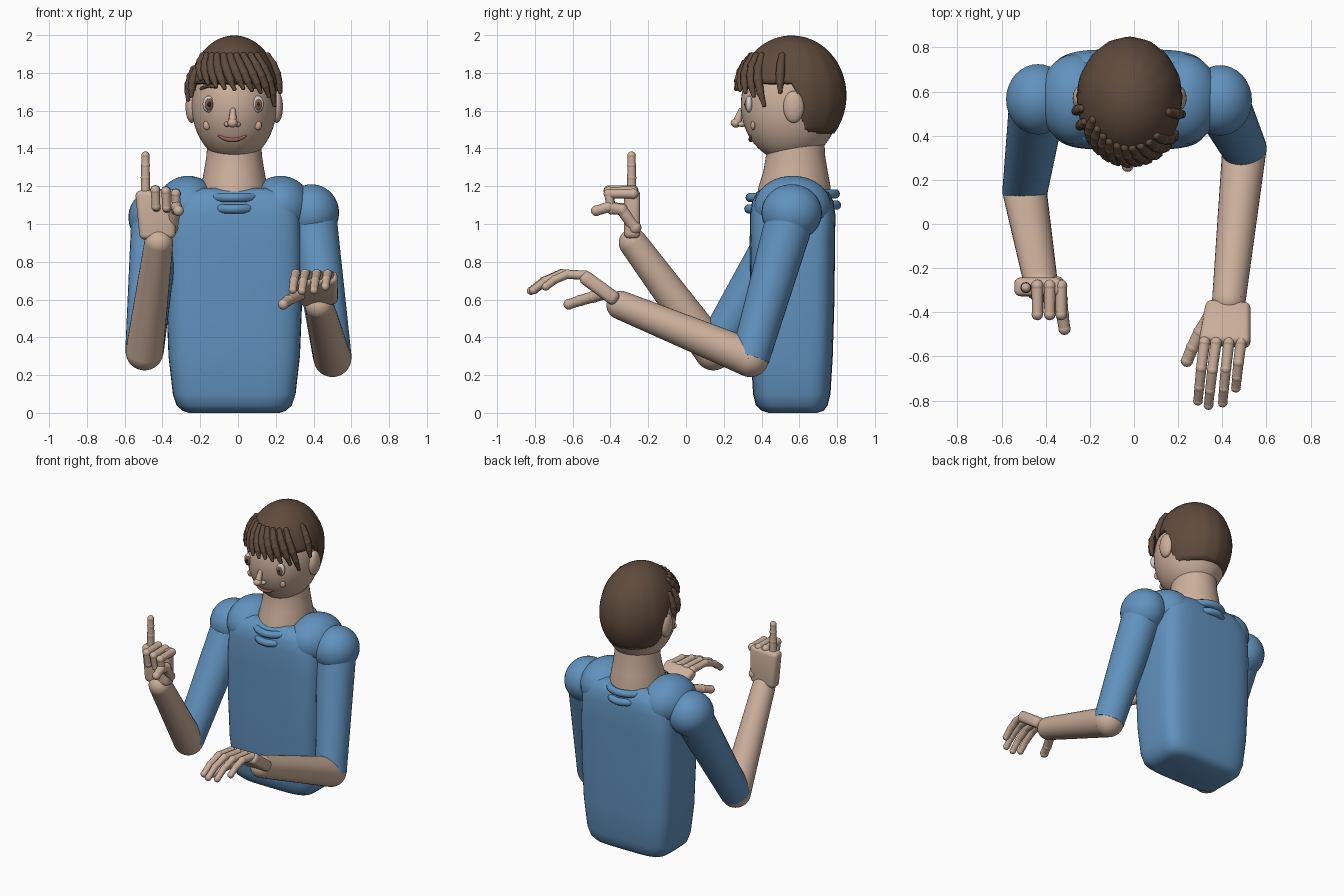
import bpy, bmesh, math
from math import sin, cos, pi, sqrt, radians
from mathutils import Vector, Matrix

if "Cube" in bpy.data.objects:
    bpy.data.objects.remove(bpy.data.objects["Cube"])

COLORS = {"skin": (.60, .43, .33), "shirt": (.12, .29, .52), "hair": (.115, .07, .045),
          "white": (.75, .75, .73), "iris": (.22, .10, .06), "dark": (.02, .015, .015),
          "blush": (.62, .36, .27), "lips": (.35, .12, .09)}
MATS = {}
for n, c in COLORS.items():
    MATS[n] = bpy.data.materials.new(n)
    MATS[n].diffuse_color = (*c, 1)


def finish(name, bm, mat, angle=50):
    bmesh.ops.recalc_face_normals(bm, faces=bm.faces)
    me = bpy.data.meshes.new(name)
    bm.to_mesh(me)
    bm.free()
    ob = bpy.data.objects.new(name, me)
    bpy.context.collection.objects.link(ob)
    me.materials.append(MATS[mat])
    bpy.ops.object.select_all(action='DESELECT')
    ob.select_set(True)
    bpy.context.view_layer.objects.active = ob
    bpy.ops.object.shade_smooth_by_angle(angle=radians(angle))
    return ob


def ball(name, loc, r, mat, seg=24):
    bm = bmesh.new()
    m = Matrix.Translation(loc) @ Matrix.Diagonal((*r, 1))
    bmesh.ops.create_uvsphere(bm, u_segments=seg, v_segments=seg * 2 // 3, radius=1, matrix=m)
    return finish(name, bm, mat)


def chain(name, pts, radii, mat, seg=16, balls=True, knuckle=1.0):
    """Tapered segments through the points, with a ball at each joint."""
    bm = bmesh.new()
    pts = [Vector(p) for p in pts]
    for a, b, ra, rb in zip(pts, pts[1:], radii, radii[1:]):
        d = b - a
        m = Matrix.Translation((a + b) / 2) @ d.to_track_quat('Z', 'Y').to_matrix().to_4x4()
        bmesh.ops.create_cone(bm, cap_ends=True, segments=seg, radius1=ra, radius2=rb,
                              depth=d.length, matrix=m)
    if balls:
        for p, r in zip(pts, radii):
            bmesh.ops.create_uvsphere(bm, u_segments=seg, v_segments=seg * 2 // 3,
                                      radius=r * knuckle, matrix=Matrix.Translation(p))
    return finish(name, bm, mat)


def loft(name, rings, mat, power, cx, n=48):
    """Stack of superellipse rings (z, half x, half y, centre y)."""
    bm = bmesh.new()
    rows = []
    for z, hx, hy, cy in rings:
        row = []
        for i in range(n):
            c, s = cos(2 * pi * i / n), sin(2 * pi * i / n)
            e = 2 / power
            row.append(bm.verts.new((cx + hx * math.copysign(abs(c) ** e, c),
                                     cy + hy * math.copysign(abs(s) ** e, s), z)))
        rows.append(row)
    for a, b in zip(rows, rows[1:]):
        for i in range(n):
            bm.faces.new((a[i], a[(i + 1) % n], b[(i + 1) % n], b[i]))
    bm.faces.new(rows[0])
    bm.faces.new(rows[-1])
    return finish(name, bm, mat)


def palm(name, a, b, width, thick):
    """Rounded block running from wrist a to knuckles b, width along x."""
    a, b = Vector(a), Vector(b)
    z = (b - a).normalized()
    x = (Vector((1, 0, 0)) - z * z.x).normalized()
    y = z.cross(x)
    rot = Matrix((x, y, z)).transposed().to_4x4()
    bm = bmesh.new()
    bmesh.ops.create_cube(bm, size=1)
    for v in bm.verts:
        k = .86 if v.co.z < 0 else 1
        v.co = Vector((v.co.x * width * k, v.co.y * thick, v.co.z * (b - a).length))
    bm.transform(Matrix.Translation((a + b) / 2) @ rot)
    bmesh.ops.bevel(bm, geom=bm.edges[:], offset=.028, segments=4, affect='EDGES', profile=.5)
    return finish(name, bm, "skin")


# torso and shoulder slopes
loft("torso", [(0, .24, .13, .565), (.012, .275, .165, .565), (.04, .305, .19, .56), (.1, .325, .205, .56),
               (.3, .348, .217, .56), (.6, .36, .224, .562), (.9, .36, .226, .563), (1.05, .35, .226, .565),
               (1.12, .325, .215, .565), (1.17, .27, .19, .565), (1.19, .2, .15, .565)], "shirt", 4.5, -.02)
for side, x in (("left", -.265), ("right", .225)):
    ball(side + "_shoulder_slope", (x, .565, 1.09), (.165, .205, .165), "shirt", 32)

# collar rings
for i, (z, rx, ry) in enumerate(((1.15, .165, .225), (1.09, .15, .232))):
    bm = bmesh.new()
    n, k = 48, 10
    vs = [[bm.verts.new((-.02 + (rx + .025 * cos(2 * pi * j / k)) * cos(2 * pi * q / n),
                         .565 + (ry + .025 * cos(2 * pi * j / k)) * sin(2 * pi * q / n),
                         z + .025 * sin(2 * pi * j / k) + .01 * sin(2 * pi * q / n)))
           for j in range(k)] for q in range(n)]
    for q in range(n):
        for j in range(k):
            a, b = vs[q], vs[(q + 1) % n]
            bm.faces.new((a[j], b[j], b[(j + 1) % k], a[(j + 1) % k]))
    finish(f"collar_ring_{i}", bm, "shirt")

# neck
loft("neck", [(1.12, .18, .2, .57), (1.2, .175, .19, .575), (1.28, .16, .17, .58),
              (1.36, .147, .157, .58), (1.48, .14, .15, .58)], "skin", 2, -.02)

# head, ears, face
HC, HR = Vector((-.02, .55, 1.63)), Vector((.225, .26, .30))
ball("head", HC, HR, "skin", 48)


def face(x, z, out=0.0):
    s = 1 - ((x - HC.x) / HR.x) ** 2 - ((z - HC.z) / HR.z) ** 2
    return Vector((x, HC.y - HR.y * sqrt(max(s, 0)) - out, z))


for side, s in (("left", -1), ("right", 1)):
    x = -.025 + s * .13
    ball(side + "_ear", (-.02 + s * .225, .57, 1.62), (.033, .055, .085), "skin")
    ball(side + "_eye", face(x, 1.635), (.032, .02, .044), "white")
    ball(side + "_iris", face(x + .002, 1.633, .011), (.022, .014, .033), "iris")
    ball(side + "_pupil", face(x + .003, 1.633, .019), (.01, .009, .016), "dark", 12)
    ball(side + "_cheek", face(-.03 + s * .135, 1.522), (.021, .013, .024), "blush", 16)
    chain(side + "_eyebrow", [face(x + d, 1.725 + h, .004) for d, h in ((-.04, -.008), (0, .008), (.04, 0))],
          (.008, .011, .008), "hair", 8)
    ball(side + "_nostril", face(-.03 + s * .027, 1.528, .012), (.017, .02, .014), "skin", 12)
chain("nose_bridge", [face(-.027, 1.60), face(-.029, 1.535, .035)], (.015, .024), "skin", 12)
ball("nose_tip", face(-.029, 1.535, .04), (.027, .027, .024), "skin", 16)
chain("mouth", [face(-.03 + .068 * t, 1.445 + .02 * t * t, .002) for t in (-1, -.6, -.2, .2, .6, 1)],
      (.007, .01, .012, .012, .01, .007), "lips", 8)

# hair cap with a hairline that drops behind the ears
CC, CR = Vector((-.02, .56, 1.68)), Vector((.242, .288, .318))
bm = bmesh.new()
cols = []
N, M = 64, 18
top = bm.verts.new((CC.x, CC.y, CC.z + CR.z))
for i in range(N):
    a = 2 * pi * i / N
    t = min(max((sin(a) - .02) / .28, 0), 1)
    low = 1.745 + (1.48 - 1.745) * t * t * (3 - 2 * t)
    end = math.acos((low - CC.z) / CR.z)
    col = []
    for j in range(1, M + 1):
        th = end * j / M
        r = sin(th) * (1 + .006 * cos(16 * a))
        col.append(bm.verts.new((CC.x + CR.x * r * cos(a), CC.y + CR.y * r * sin(a), CC.z + CR.z * cos(th))))
    cols.append(col)
for i in range(N):
    a, b = cols[i], cols[(i + 1) % N]
    bm.faces.new((top, a[0], b[0]))
    for j in range(M - 1):
        bm.faces.new((a[j], a[j + 1], b[j + 1], b[j]))
cap = finish("hair_cap", bm, "hair")
sol = cap.modifiers.new("thickness", 'SOLIDIFY')
sol.thickness, sol.offset = .035, -1


def scalp(deg, z, k=1.0):
    f = sqrt(max(1 - ((z - CC.z) / CR.z) ** 2, 0)) * k
    return Vector((CC.x + CR.x * f * sin(radians(deg)), CC.y - CR.y * f * cos(radians(deg)), z))


# fringe locks: azimuth from the front, tip height
locks = ((-80, 1.66), (-66, 1.68), (-48, 1.77), (-35, 1.745), (-23, 1.73), (-12, 1.72), (0, 1.715),
         (11, 1.72), (22, 1.71), (34, 1.70), (47, 1.68), (60, 1.63), (78, 1.70))
for i, (deg, tip) in enumerate(locks):
    lean = 18 if -55 < deg < 70 else 2
    zt = 1.89 if -55 < deg else 1.82
    pts = [scalp(deg - lean * (1 - t), zt + (tip - zt) * t, 1 + .03 * t) for t in (0, .25, .5, .75, 1)]
    chain(f"hair_lock_{i}", pts, (.018, .023, .024, .02, .011), "hair", 8, knuckle=1.08)

# arms: shoulder, elbow, wrist
arms = {"left": ((-.435, .565, 1.035), (-.495, .145, .325), (-.42, -.28, .90)),
        "right": ((.39, .56, 1.06), (.5, .34, .29), (.43, -.345, .57))}
for side, (sh, el, wr) in arms.items():
    ball(side + "_shoulder", sh, (.145, .16, .15), "shirt", 32)
    chain(side + "_sleeve", (sh, el), (.13, .102), "shirt", 32, balls=False)
    chain(side + "_forearm", (el, wr), (.1, .076), "skin", 32)


def finger(name, pts, r=.025):
    chain(name, pts, [r * (1 - .06 * i) for i in range(len(pts))], "skin", 12, knuckle=1.08)


# raised hand with pointing index finger
palm("left_palm", (-.425, -.285, .92), (-.435, -.285, 1.18), .22, .085)
finger("left_index", [(-.49, -.288, z) for z in (1.16, 1.245, 1.31, 1.362)])
for n, x, z in (("middle", -.438, 1.178), ("ring", -.382, 1.172), ("little", -.33, 1.16)):
    finger("left_" + n, [(x, -.28, z), (x, -.41, z), (x + .004, -.395, z - .085), (x + .006, -.335, z - .09)], .026)
finger("left_thumb", [(-.35, -.27, .98), (-.332, -.34, 1.075), (-.325, -.41, 1.09), (-.315, -.475, 1.07)], .032)

# relaxed hand held palm down
palm("right_palm", (.428, -.36, .59), (.41, -.545, .725), .235, .075)
for n, x0, x1, L in (("index", .32, .29, .95), ("middle", .372, .338, 1.02),
                     ("ring", .43, .402, .98), ("little", .485, .462, .74)):
    finger("right_" + n, [(x0 + (x1 - x0) * t, -.535 - dy * L, .728 + dz * L)
                          for t, dy, dz in ((0, 0, 0), (.5, .125, .008), (.8, .215, -.03), (1, .28, -.08))])
finger("right_thumb", [(.345, -.42, .635), (.30, -.49, .615), (.265, -.56, .595), (.24, -.62, .575)], .032)

for m in bpy.data.materials:
    if m.users and not m.is_grease_pencil:
        m.use_nodes = True
        m.node_tree.nodes["Principled BSDF"].inputs["Base Color"].default_value = m.diffuse_color
